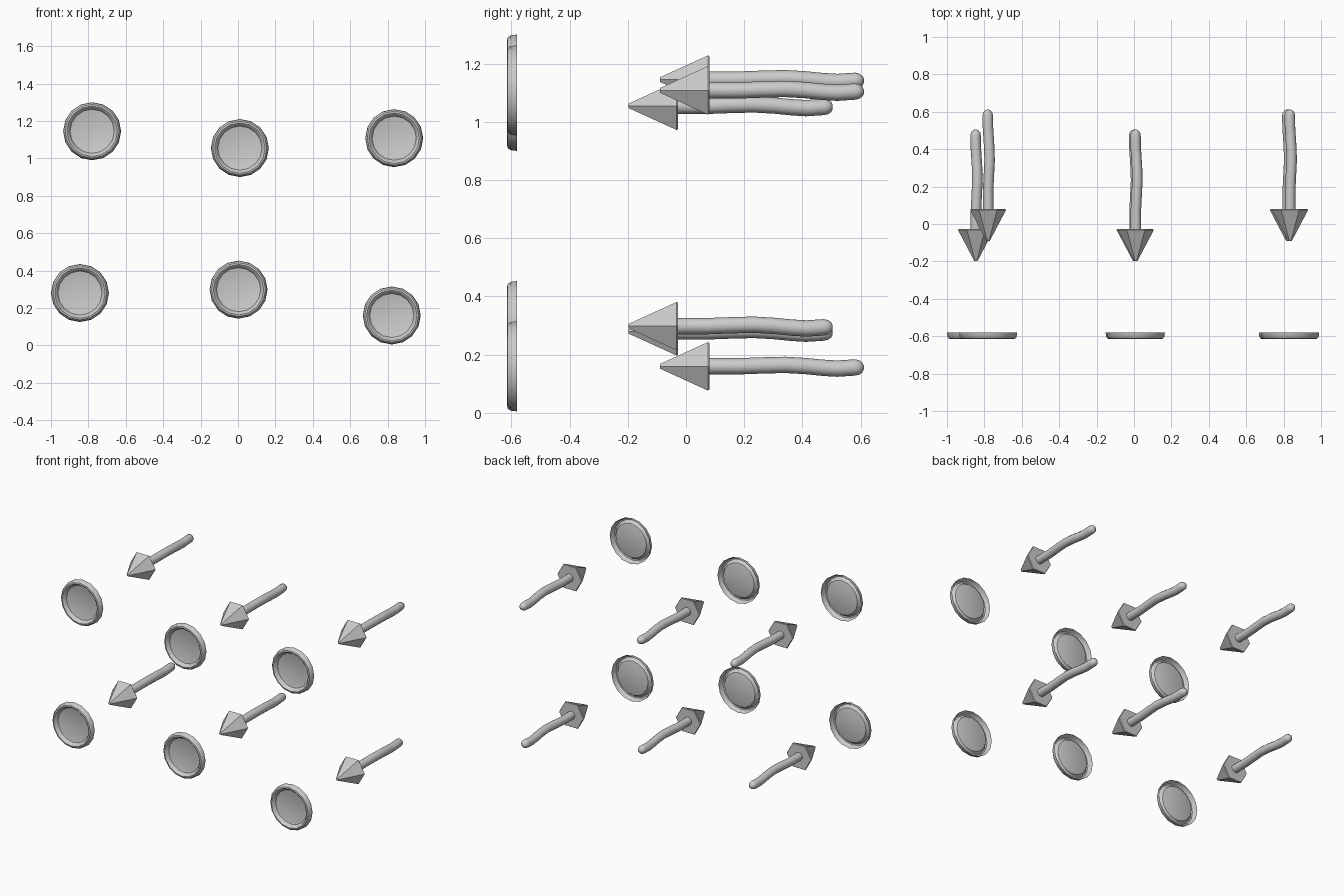
import bpy, bmesh, math
from mathutils import Vector

if "Cube" in bpy.data.objects:
    bpy.data.objects.remove(bpy.data.objects["Cube"])


def finish(name, bm, angle=35):
    bmesh.ops.recalc_face_normals(bm, faces=bm.faces)
    me = bpy.data.meshes.new(name)
    bm.to_mesh(me)
    bm.free()
    ob = bpy.data.objects.new(name, me)
    bpy.context.collection.objects.link(ob)
    bpy.ops.object.select_all(action='DESELECT')
    ob.select_set(True)
    bpy.context.view_layer.objects.active = ob
    bpy.ops.object.shade_smooth_by_angle(angle=math.radians(angle))
    return ob


def loft(bm, rings, cap_start=False, cap_end=False):
    loops = [[bm.verts.new(p) for p in r] for r in rings]
    n = len(loops[0])
    for a, b in zip(loops, loops[1:]):
        for i in range(n):
            bm.faces.new((a[i], a[(i + 1) % n], b[(i + 1) % n], b[i]))
    if cap_start:
        bm.faces.new(loops[0])
    if cap_end:
        bm.faces.new(loops[-1])


def ring(x, y, z, r, n, phase=0.0):
    return [(x + r * math.cos(phase + math.tau * i / n), y,
             z + r * math.sin(phase + math.tau * i / n)) for i in range(n)]


# dished disc: thin pressed shell (radius, y)
DISC = [(0.112, -0.590), (0.118, -0.592), (0.128, -0.610), (0.135, -0.615),
        (0.144, -0.613), (0.152, -0.604), (0.155, -0.580)]

# wavy shaft centre line (dx, y from tip, dz)
SHAFT = [(0, 0.16, 0), (0, 0.27, 0), (0.004, 0.35, 0.003), (0.008, 0.43, 0.005),
         (0.006, 0.50, 0.001), (0.002, 0.56, -0.005), (-0.001, 0.61, -0.008),
         (-0.002, 0.67, -0.004)]


def disc(name, x, z):
    bm = bmesh.new()
    loft(bm, [ring(x, y, z, r, 16) for r, y in DISC], cap_start=True)
    finish(name, bm)


def arrow(name, x, z, tip):
    # shaft with rounded tail
    bm = bmesh.new()
    rings = [ring(x + dx, tip + y, z + dz, 0.028, 12) for dx, y, dz in SHAFT]
    dx, y, dz = SHAFT[-1]
    for r, d in ((0.025, 0.015), (0.017, 0.026), (0.007, 0.031)):
        rings.append(ring(x + dx, tip + y + d, z + dz, r, 12))
    loft(bm, rings, True, True)
    finish(name + "_shaft", bm, 60)
    # hexagonal head
    bm = bmesh.new()
    loft(bm, [ring(x, tip, z, 0.009, 6), ring(x, tip + 0.165, z, 0.096, 6),
              ring(x, tip + 0.17, z, 0.092, 6)], True, True)
    finish(name + "_head", bm, 20)


# six pairs: x, z, arrow tip y
PAIRS = [(-0.78, 1.145, -0.09), (0.01, 1.055, -0.197), (0.835, 1.108, -0.09),
         (-0.845, 0.28, -0.197), (0.003, 0.298, -0.197), (0.822, 0.16, -0.09)]
for i, (x, z, tip) in enumerate(PAIRS, 1):
    disc(f"disc_{i}", x, z)
    arrow(f"arrow_{i}", x, z, tip)
